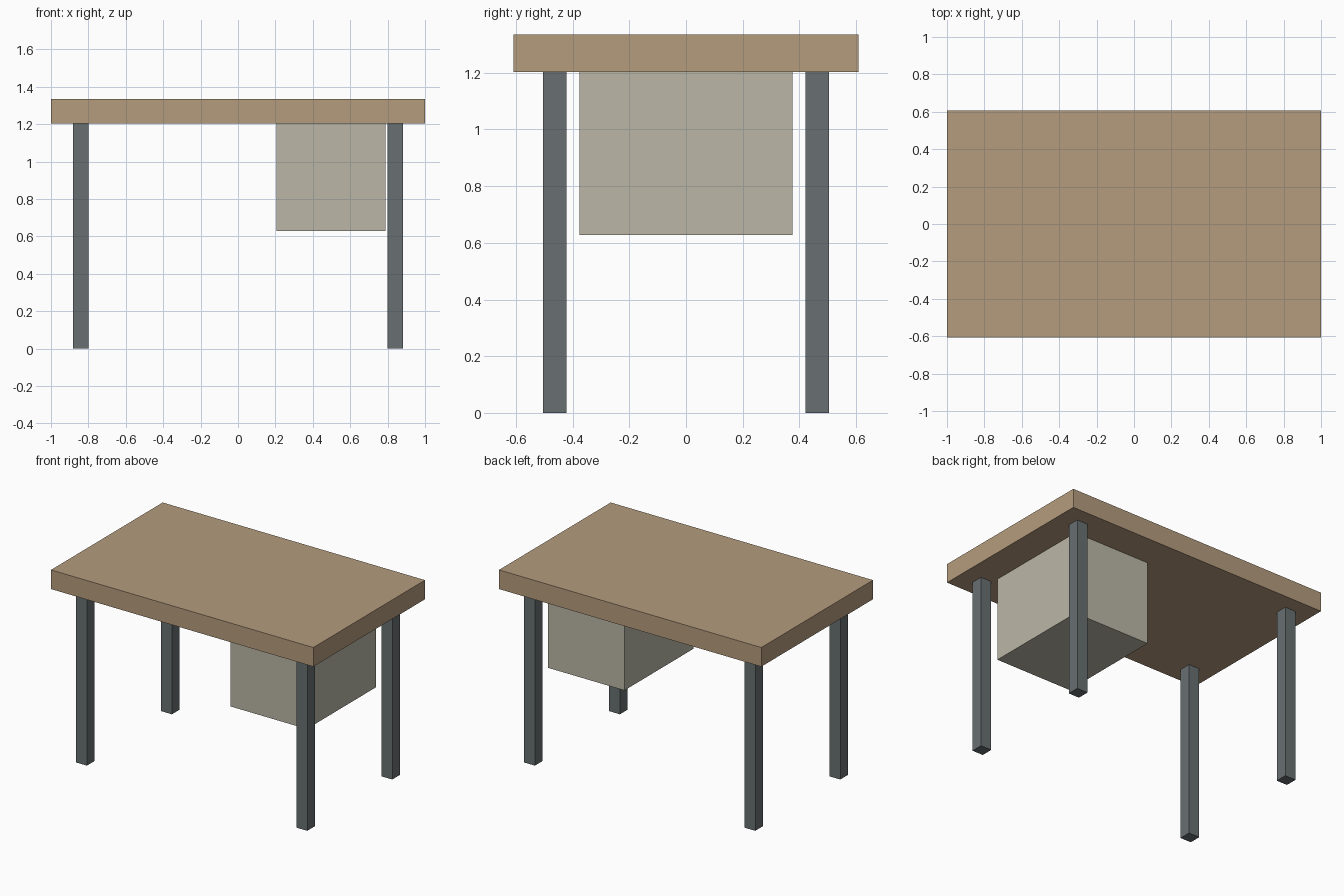
import bpy

cube = bpy.data.objects.get("Cube")
if cube:
    bpy.data.objects.remove(cube, do_unlink=True)


def make_material(name, rgb):
    mat = bpy.data.materials.new(name)
    mat.use_nodes = True
    colour = (*rgb, 1.0)
    mat.diffuse_color = colour
    mat.node_tree.nodes["Principled BSDF"].inputs["Base Color"].default_value = colour
    return mat


def box(name, low, high, mat):
    centre = [(a + b) / 2 for a, b in zip(low, high)]
    bpy.ops.mesh.primitive_cube_add(size=1, location=centre)
    obj = bpy.context.object
    obj.name = name
    obj.scale = [b - a for a, b in zip(low, high)]
    bpy.ops.object.transform_apply(location=False, rotation=False, scale=True)
    obj.data.materials.append(mat)
    return obj


wood = make_material("tan wood", (0.46, 0.33, 0.205))
metal = make_material("dark grey metal", (0.14, 0.16, 0.167))
cabinet = make_material("warm grey cabinet", (0.50, 0.477, 0.39))

UNDERSIDE = 1.203

# Thick slab top
box("desk_top", (-1, -0.608, UNDERSIDE), (1, 0.608, 1.335), wood)

# Four square legs
LEG_X, LEG_Y, HALF = 0.84, 0.463, 0.041
for side, sx in (("left", 1), ("right", -1)):
    for end, sy in (("front", -1), ("back", 1)):
        x, y = sx * LEG_X, sy * LEG_Y
        box(f"{end}_{side}_leg", (x - HALF, y - HALF, 0),
            (x + HALF, y + HALF, UNDERSIDE), metal)

# Drawer cabinet hung beneath the left side
box("drawer_cabinet", (0.206, -0.376, 0.628), (0.788, 0.376, UNDERSIDE), cabinet)
